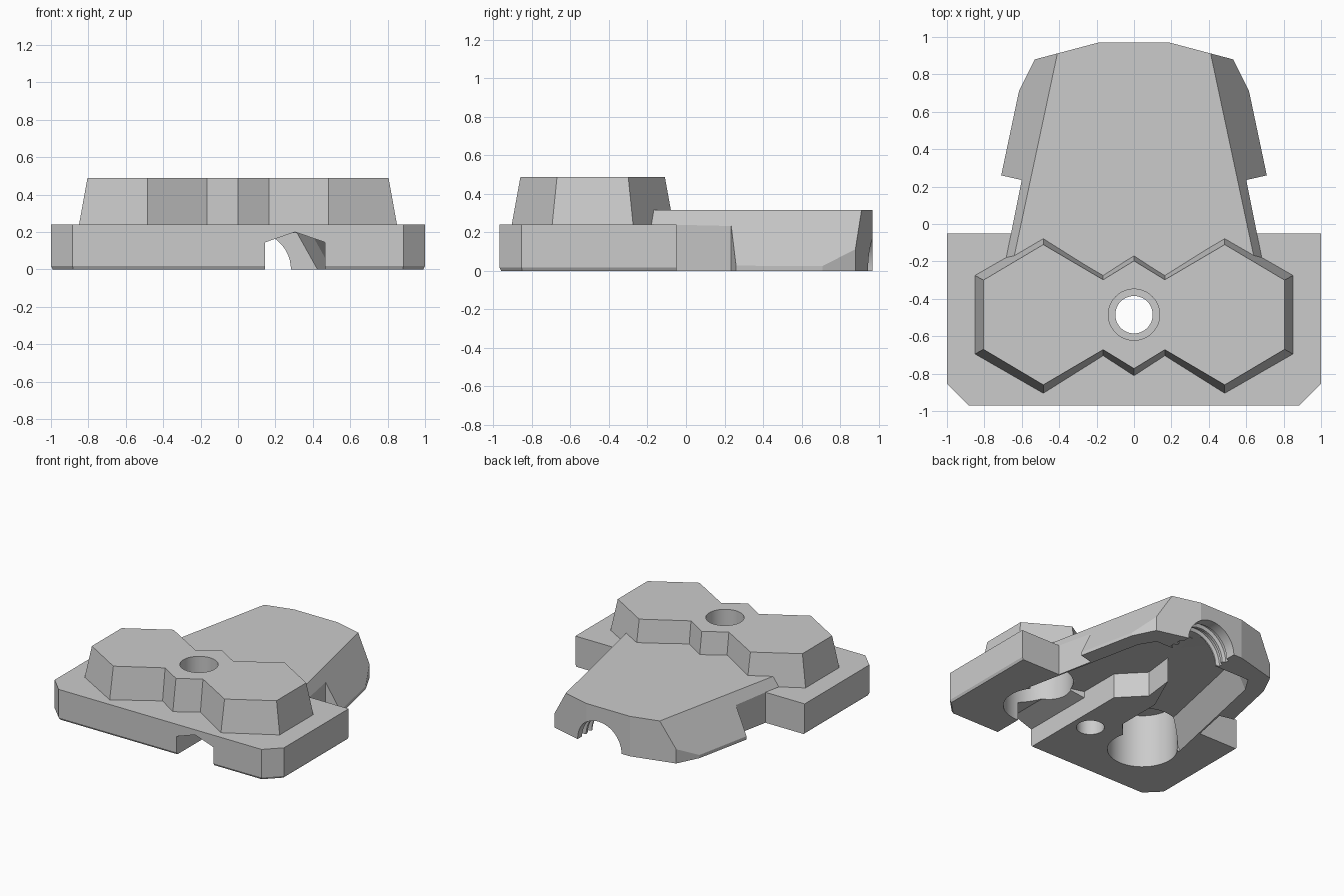
import bpy, bmesh, math
from mathutils import Vector

cube = bpy.data.objects.get("Cube")
if cube:
    bpy.data.objects.remove(cube, do_unlink=True)

grey = bpy.data.materials.new("matte_grey")
grey.use_nodes = True
colour = (0.6, 0.6, 0.6, 1)
grey.diffuse_color = colour
grey.node_tree.nodes["Principled BSDF"].inputs["Base Color"].default_value = colour


def finish(name, bm):
    bmesh.ops.recalc_face_normals(bm, faces=bm.faces)
    mesh = bpy.data.meshes.new(name)
    bm.to_mesh(mesh)
    bm.free()
    mesh.materials.append(grey)
    obj = bpy.data.objects.new(name, mesh)
    bpy.context.collection.objects.link(obj)
    return obj


def loft(rings):
    """Closed solid through rings of 3D points."""
    bm = bmesh.new()
    loops = [[bm.verts.new(p) for p in ring] for ring in rings]
    for a, b in zip(loops, loops[1:]):
        for i in range(len(a)):
            j = (i + 1) % len(a)
            bm.faces.new((a[i], a[j], b[j], b[i]))
    bm.faces.new(loops[0][::-1])
    bm.faces.new(loops[-1])
    return bm


def layers(*pairs):
    return loft([[(x, y, z) for x, y in pts] for z, pts in pairs])


def mirrored(half):
    """Complete an outline given from front to back on +x."""
    return half + [(-x, y) for x, y in reversed(half) if x != 0]


def circle(x, y, r, n=48):
    return [(x + r * math.cos(math.tau * i / n), y + r * math.sin(math.tau * i / n))
            for i in range(n)]


def combine(target, tool, operation):
    mod = target.modifiers.new(operation, 'BOOLEAN')
    mod.operation, mod.solver, mod.object = operation, 'EXACT', tool
    bpy.context.view_layer.objects.active = target
    bpy.ops.object.modifier_apply(modifier=mod.name)
    bpy.data.objects.remove(tool, do_unlink=True)


# Base slab with clipped front corners and a thin lower bevel
def slab_outline(e):
    return mirrored([(0.885 - e / 2, -0.97 + e), (1 - e, -0.855 + e / 2), (1 - e, -0.05)])


body = finish("clip_body", layers((0, slab_outline(0.01)), (0.018, slab_outline(0)),
                                  (0.24, slab_outline(0))))


# Twin-hexagon pad, tapering upwards; outlines mirror about its own centre line
def pad_outline(side, corner, peak, valley, nose):
    mid = -0.485
    front = [(0, nose), (0.165, valley), (0.485, peak), (side, corner)]
    half = [(x, mid - d) for x, d in front] + [(x, mid + d) for x, d in reversed(front)]
    return mirrored(half)


pad = finish("raised_pad", layers((0.2, pad_outline(0.857, 0.213, 0.426, 0.224, 0.332)),
                                  (0.24, pad_outline(0.85, 0.21, 0.42, 0.219, 0.326)),
                                  (0.488, pad_outline(0.805, 0.185, 0.375, 0.187, 0.288))))

# Rear block: waisted neck, side wings and sloping flanks
rear = mirrored([(0.5, -0.45), (0.685, -0.19), (0.6, 0.235), (0.71, 0.26),
                 (0.615, 0.71), (0.53, 0.88), (0.19, 0.97)])
bm = layers((0, rear), (0.315, rear))
for side in (-1, 1):
    edge = Vector((side * 0.64, -0.17, 0.315))
    along = Vector((side * 0.41, 0.91, 0.315)) - edge
    normal = along.cross(Vector((side * 0.56, 0, -1)))
    if normal.x * side < 0:
        normal.negate()
    cut = bmesh.ops.bisect_plane(bm, geom=bm.verts[:] + bm.edges[:] + bm.faces[:],
                                 plane_co=edge, plane_no=normal, clear_outer=True)
    rim = [e for e in cut["geom_cut"] if isinstance(e, bmesh.types.BMEdge)]
    bmesh.ops.holes_fill(bm, edges=rim, sides=0)
rear_block = finish("rear_block", bm)

combine(body, rear_block, 'UNION')
combine(body, pad, 'UNION')

# Stepped screw hole and two round pockets underneath
drills = [("screw_bore", 0, 0.1, -0.1, 0.7), ("screw_counterbore", 0, 0.137, 0.3, 0.7),
          ("left_pocket", 0.485, 0.25, -0.1, 0.42), ("right_pocket", -0.485, 0.25, -0.1, 0.42)]
for name, x, r, low, high in drills:
    ring = circle(x, -0.485, r)
    combine(body, finish(name, layers((low, ring), (high, ring))), 'DIFFERENCE')

# Gabled cable channel through the front
gable = [(0.145, -0.1), (0.465, -0.1), (0.465, 0.145), (0.305, 0.2), (0.145, 0.145)]
channel = finish("front_channel", loft([[(x, y, z) for x, z in gable] for y in (-1.1, -0.3)]))
combine(body, channel, 'DIFFERENCE')


# Rear chamber: outer walls lean parallel to the flanks, around a pointed island
def chamber(z):
    lean = 0.56 * z
    wall = [(0.705 - lean, -0.33), (0.5 - lean, 0.64), (0.425 - lean, 0.76)]
    island = [(-0.4, -0.45), (-0.25, -0.42), (-0.145, -0.3), (-0.145, 0.06), (0.0, 0.38),
              (-0.03, 0.13), (0.145, -0.05), (0.145, -0.38), (0.4, -0.45)]
    return mirrored(wall) + island


combine(body, finish("rear_chamber", layers(*[(z, chamber(z)) for z in (-0.1, 0.195)])),
        'DIFFERENCE')

# Ribbed cable outlet in the back face
profile = [(0.7, 0.2)]
for y in (0.77, 0.84):
    profile += [(y, 0.2), (y + 0.01, 0.225), (y + 0.04, 0.225), (y + 0.05, 0.2)]
profile.append((1.1, 0.2))
outlet = finish("cable_outlet", loft([[(x, y, z) for x, z in circle(0.083, 0, r)]
                                      for y, r in profile]))
combine(body, outlet, 'DIFFERENCE')

# Keep planes crisp and the bores smooth
bpy.ops.object.select_all(action='DESELECT')
body.select_set(True)
bpy.context.view_layer.objects.active = body
bpy.ops.object.shade_smooth_by_angle(angle=math.radians(12))
